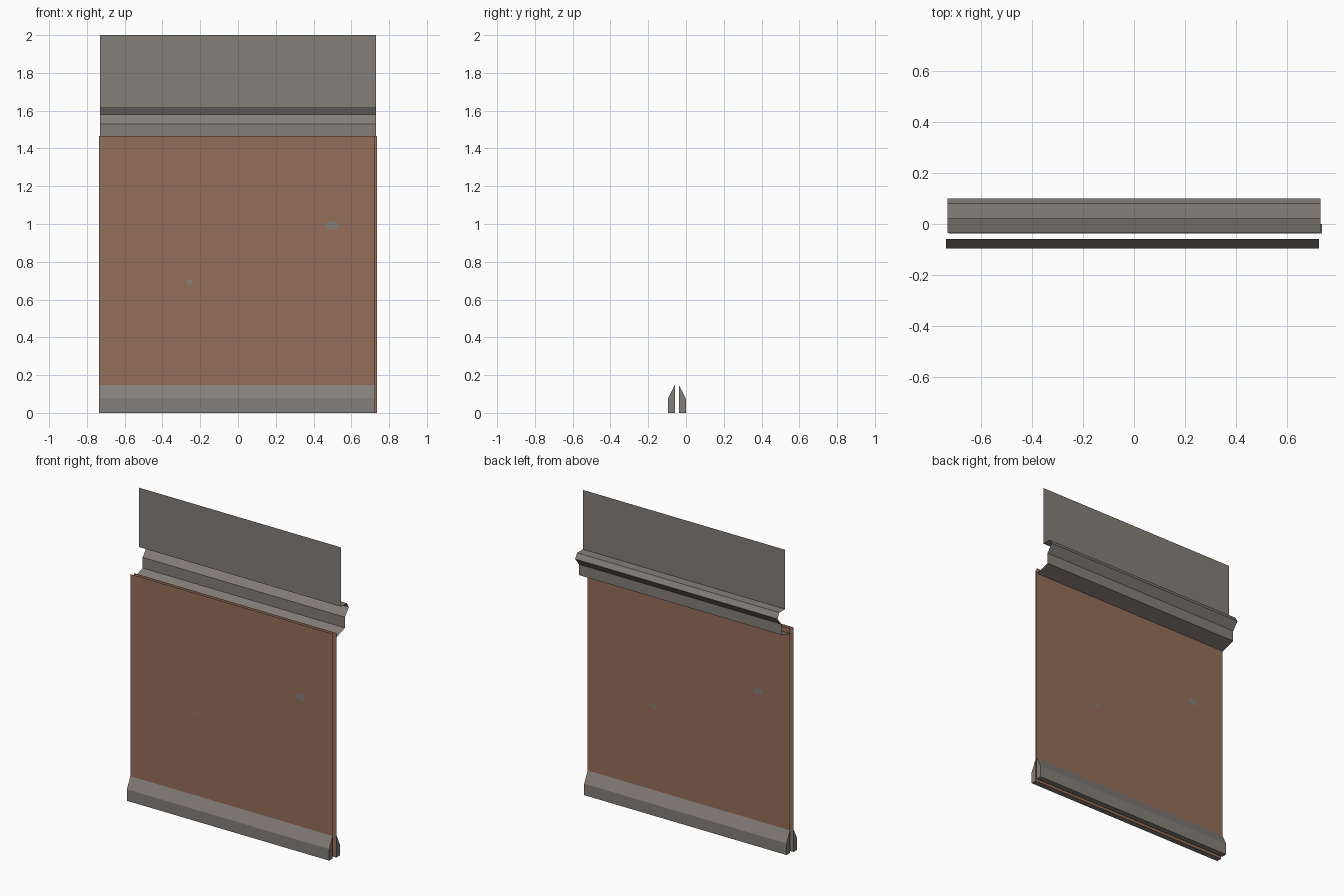
import bpy, bmesh, math

if "Cube" in bpy.data.objects:
    bpy.data.objects.remove(bpy.data.objects["Cube"])


def material(name, rgb):
    m = bpy.data.materials.new(name)
    m.diffuse_color = (*rgb, 1)
    m.use_nodes = True
    m.node_tree.nodes["Principled BSDF"].inputs["Base Color"].default_value = m.diffuse_color
    return m


GREY = material("warm grey", (0.23, 0.21, 0.19))
BROWN = material("brown", (0.30, 0.155, 0.098))


def finish(bm, name, mat):
    me = bpy.data.meshes.new(name)
    bm.to_mesh(me)
    bm.free()
    me.materials.append(mat)
    ob = bpy.data.objects.new(name, me)
    bpy.context.collection.objects.link(ob)
    return ob


def extrude_x(name, profile, x0, x1, mat, closed=False):
    """Sweep a (y, z) profile along x; closed profiles get end caps."""
    bm = bmesh.new()
    a = [bm.verts.new((x0, y, z)) for y, z in profile]
    b = [bm.verts.new((x1, y, z)) for y, z in profile]
    n = len(profile)
    for i in range(n if closed else n - 1):
        j = (i + 1) % n
        bm.faces.new((a[i], a[j], b[j], b[i]))
    if closed:
        bm.faces.new(a)
        bm.faces.new(b[::-1])
        bmesh.ops.recalc_face_normals(bm, faces=bm.faces)
    return finish(bm, name, mat)


def chip(name, x, y, z, rx, rz, side):
    """Flat eight-sided mark lying on a wall sheet."""
    bm = bmesh.new()
    vs = []
    for i in range(8):
        t = math.tau * (i + 0.5) / 8
        vs.append(bm.verts.new((x + rx * math.cos(t) * side, y, z + rz * math.sin(t))))
    bm.faces.new(vs)
    return finish(bm, name, GREY)


MID = -0.048  # centre plane between the two wall sheets

# Front (side 1) and back (side -1): each is the other turned half round
for label, s in (("front", 1), ("back", -1)):
    y_sheet = MID - s * 0.0115
    y_out = MID - s * 0.0475
    # Wall sheet
    x0, x1 = sorted((-0.735 * s, 0.725 * s))
    sheet = [(y_sheet, 0), (y_sheet, 1.465)]
    extrude_x(label + "_wall_sheet", sheet if s > 0 else sheet[::-1], x0, x1, BROWN)
    # Skirting with sloped top
    extrude_x(label + "_skirting",
              [(y_out, 0), (y_out, 0.075), (y_sheet, 0.147), (y_sheet, 0)],
              x0, x1, GREY, True)
    # Chipped marks
    y_mark = y_sheet - s * 0.002
    chip(label + "_large_chip", 0.495 * s, y_mark, 0.992, 0.037, 0.024, s)
    chip(label + "_small_chip", -0.255 * s, y_mark, 0.692, 0.018, 0.015, s)

# Upper sheet and folded rail
extrude_x("upper_sheet", [(0.02, 1.613), (0.02, 2.0)], -0.73, 0.73, GREY)
extrude_x("folded_rail",
          [(-0.036, 1.43), (0.06, 1.46), (0.06, 1.53), (0.10, 1.58),
           (0.08, 1.613), (0.02, 1.613)][::-1],
          -0.73, 0.73, GREY)
